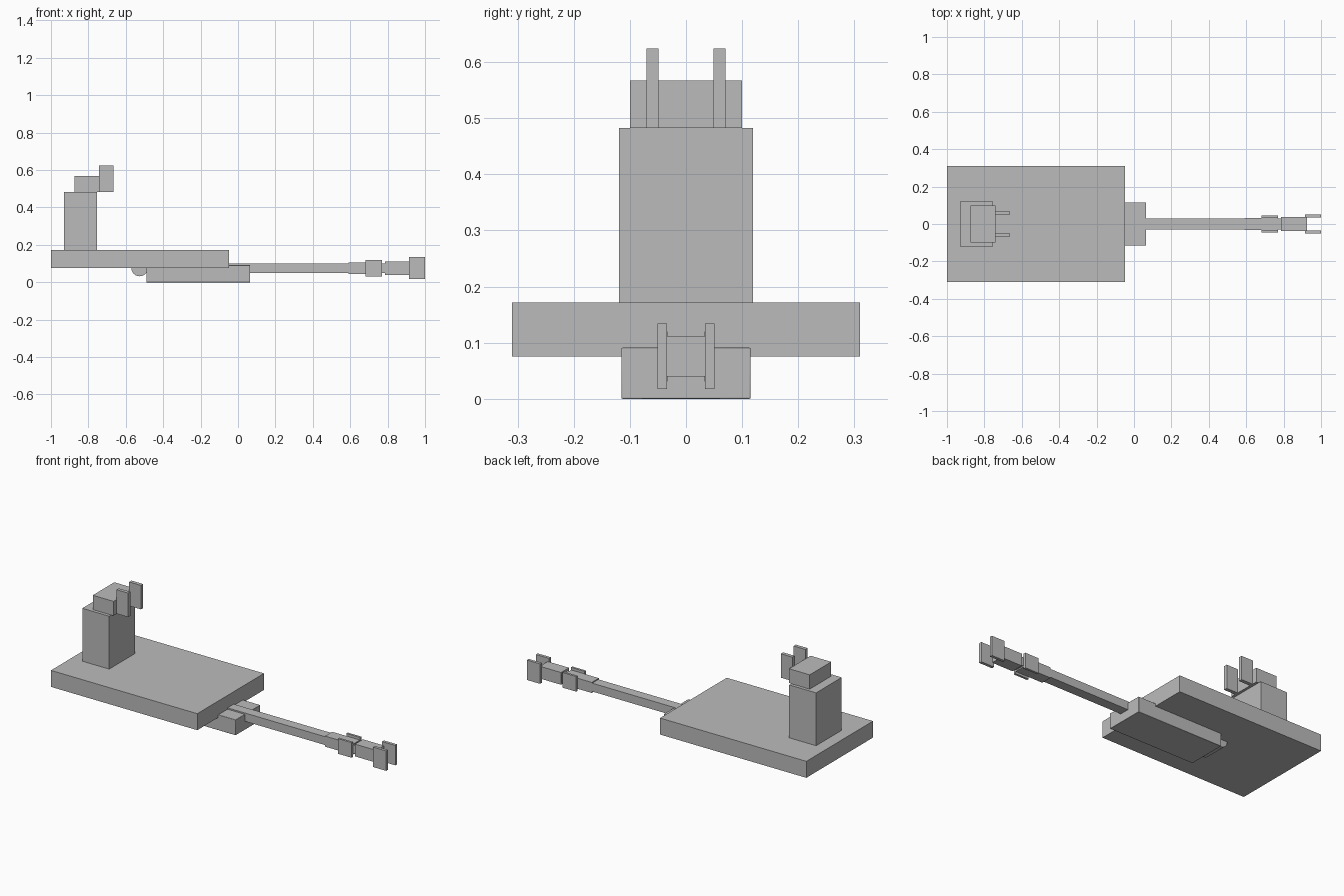
import bpy
import math
from mathutils import Matrix, Vector

cube = bpy.data.objects.get("Cube")
if cube:
    bpy.data.objects.remove(cube, do_unlink=True)

grey = bpy.data.materials.new("plain grey")
grey.use_nodes = True
grey.diffuse_color = (0.5, 0.5, 0.5, 1)
grey.node_tree.nodes["Principled BSDF"].inputs["Base Color"].default_value = (0.5, 0.5, 0.5, 1)


def block(name, xs, ys, zs):
    """Box spanning the given x, y and z ranges."""
    bpy.ops.mesh.primitive_cube_add(size=1)
    ob = bpy.context.object
    ob.name = name
    centre = Vector([sum(r) / 2 for r in (xs, ys, zs)])
    size = [r[1] - r[0] for r in (xs, ys, zs)]
    ob.data.transform(Matrix.Diagonal((*size, 1)))
    ob.location = centre
    ob.data.materials.append(grey)
    return ob


def centred(name, xs, half, zs):
    return block(name, xs, (-half, half), zs)


def plate_pair(name, xs, inner, outer, zs):
    """Matching upright plates on both sides."""
    block("left_" + name, xs, (inner, outer), zs)
    block("right_" + name, xs, (-outer, -inner), zs)


# Platform, column and head
centred("platform", (-1, -0.048), 0.31, (0.075, 0.172))
centred("column", (-0.93, -0.755), 0.119, (0.172, 0.483))
centred("head", (-0.875, -0.74), 0.1, (0.483, 0.567))
plate_pair("head_plate", (-0.742, -0.666), 0.049, 0.07, (0.483, 0.624))

# Softly edged housing under the platform
housing = centred("housing", (-0.49, 0.065), 0.115, (0, 0.091))
bevel = housing.modifiers.new("edge", "BEVEL")
bevel.width = 0.002
bevel.segments = 2
bpy.ops.object.shade_smooth_by_angle(angle=math.radians(40))

# Round pivot behind the housing
bpy.ops.mesh.primitive_cylinder_add(vertices=32, radius=0.044, depth=0.14,
                                    location=(-0.526, 0, 0.076),
                                    rotation=(math.pi / 2, 0, 0))
pivot = bpy.context.object
pivot.name = "pivot"
pivot.data.materials.append(grey)
bpy.ops.object.shade_smooth_by_angle(angle=math.radians(40))

# Arm with its sleeve, wrist and gripper
centred("arm", (-0.45, 0.8), 0.029, (0.05, 0.099))
centred("arm_sleeve", (0.59, 0.77), 0.033, (0.043, 0.105))
plate_pair("wrist_plate", (0.682, 0.771), 0.033, 0.046, (0.031, 0.12))
centred("gripper_block", (0.787, 0.925), 0.037, (0.04, 0.112))
plate_pair("gripper_plate", (0.914, 1.0), 0.034, 0.051, (0.017, 0.134))
